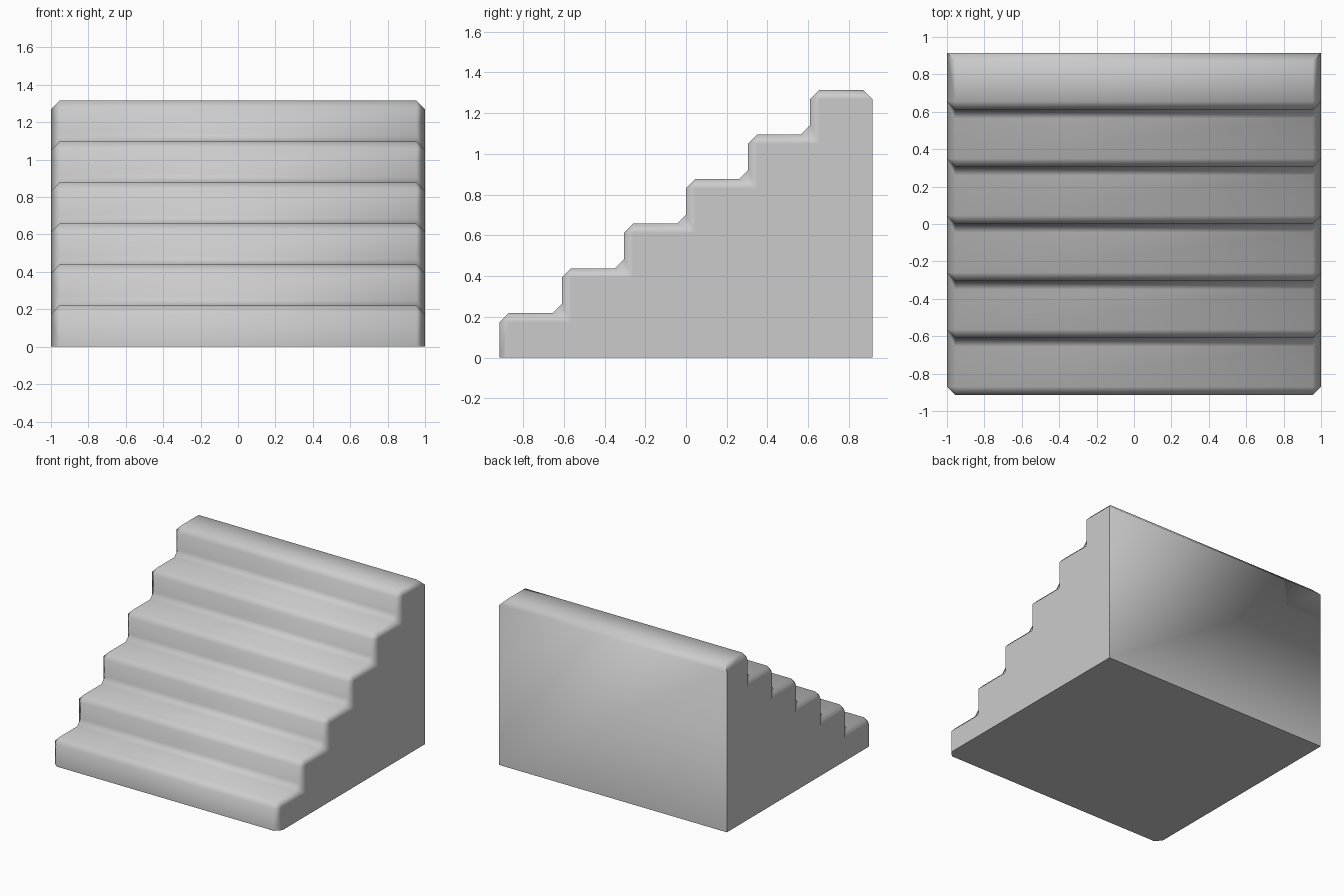
import bpy, bmesh, math
from mathutils import Vector

cube = bpy.data.objects.get("Cube")
if cube:
    bpy.data.objects.remove(cube)

STEPS, HALF_W, HALF_D, HEIGHT, B = 6, 1.0, 0.915, 1.315, 0.045
run, rise = 2 * HALF_D / STEPS, HEIGHT / STEPS

# Stair profile: each corner gives chamfer points and one inset point for the side
groups = [([(-HALF_D, 0)], (-HALF_D + B, 0))]
for i in range(STEPS):
    y, z = -HALF_D + i * run, i * rise
    if i:
        groups.append(([(y - B, z), (y, z + B)], (y + B, z - B)))
    z += rise
    groups.append(([(y, z - B), (y + B, z)], (y + B, z - B)))
groups.append(([(HALF_D - B, HEIGHT)], (HALF_D, HEIGHT - B)))

bm = bmesh.new()


def pair(point, x):
    return [bm.verts.new((s * x, *point)) for s in (-1, 1)]


outer = [[pair(p, HALF_W - B) for p in pts] for pts, _ in groups]
inner = [pair(p, HALF_W) for _, p in groups]
base = pair((HALF_D, 0), HALF_W)


def strip(a, b):
    bm.faces.new((a[0], a[1], b[1], b[0]))


# Treads, risers and chamfers, with sloping borders along both sides
for i, pts in enumerate(outer):
    if len(pts) == 2:
        strip(*pts)
        for s in (0, 1):
            bm.faces.new((pts[0][s], pts[1][s], inner[i][s]))
    if i + 1 < len(outer):
        a, b = pts[-1], outer[i + 1][0]
        strip(a, b)
        for s in (0, 1):
            bm.faces.new((a[s], b[s], inner[i + 1][s], inner[i][s]))

# Top back chamfer, back, sides and underside
strip(outer[-1][0], inner[-1])
strip(inner[-1], base)
for s in (0, 1):
    bm.faces.new([p[s] for p in inner] + [base[s]])
front = outer[0][0]
bm.faces.new((inner[0][0], front[0], front[1], inner[0][1], base[1], base[0]))
bmesh.ops.recalc_face_normals(bm, faces=bm.faces)

mesh = bpy.data.meshes.new("staircase")
bm.to_mesh(mesh)
bm.free()
stairs = bpy.data.objects.new("staircase", mesh)
bpy.context.collection.objects.link(stairs)

# Plain grey
grey = bpy.data.materials.new("light grey")
grey.use_nodes = True
colour = (0.6, 0.6, 0.6, 1)
grey.diffuse_color = colour
grey.node_tree.nodes["Principled BSDF"].inputs["Base Color"].default_value = colour
mesh.materials.append(grey)

# Soft shading, with the side walls kept flat
bpy.context.view_layer.objects.active = stairs
stairs.select_set(True)
bpy.ops.object.shade_smooth_by_angle(angle=math.radians(65))
normals = [Vector(n.vector) for n in mesh.corner_normals]
for face in mesh.polygons:
    if abs(face.normal.x) > 0.3:
        for loop in face.loop_indices:
            x = mesh.vertices[mesh.loops[loop].vertex_index].co.x
            if abs(x) > HALF_W - B / 2:
                normals[loop] = Vector((math.copysign(1, x), 0, 0))
mesh.normals_split_custom_set(normals)
